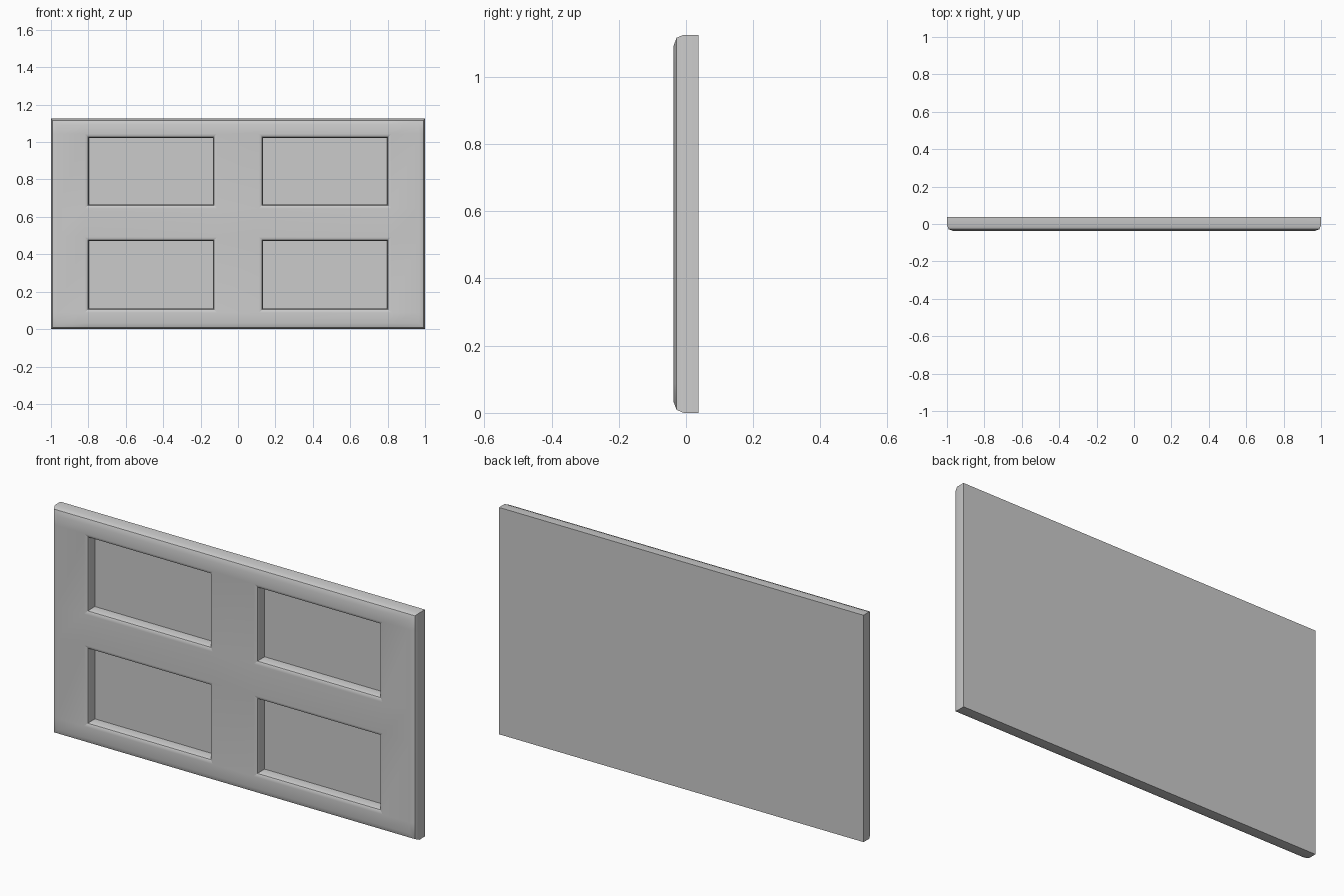
import bpy
import bmesh

cube = bpy.data.objects.get("Cube")
if cube:
    bpy.data.objects.remove(cube, do_unlink=True)

HALF_W, HEIGHT = 1.0, 1.125
FRONT, BACK = -0.037, 0.037
RIM = 0.033       # how far the rounded rim reaches in from the edge
MOULD = 0.022     # width of the rounded lip around each recess

# Flat front sheet, divided by the edges of the recesses
x_out, x_in = 0.797 + MOULD, 0.134 - MOULD
xs = [-HALF_W + RIM, -x_out, -x_in, x_in, x_out, HALF_W - RIM]
zs = [RIM, 0.11 - MOULD, 0.47 + MOULD, 0.667 - MOULD, 1.022 + MOULD, HEIGHT - RIM]

bm = bmesh.new()
grid = [[bm.verts.new((x, FRONT, z)) for x in xs] for z in zs]
cells = {}
for r in range(len(zs) - 1):
    for c in range(len(xs) - 1):
        cells[r, c] = bm.faces.new((grid[r][c], grid[r][c + 1],
                                    grid[r + 1][c + 1], grid[r + 1][c]))

# Outer rim and sides: extrude the border outwards and back in steps
border = [e for e in bm.edges if e.is_boundary]
reach = RIM
for inset, y in ((0.009, -0.028), (0.0, -0.007), (0.0, BACK)):
    out = bmesh.ops.extrude_edge_only(bm, edges=border)["geom"]
    for v in (g for g in out if isinstance(g, bmesh.types.BMVert)):
        if abs(abs(v.co.x) - (HALF_W - reach)) < 1e-4:
            v.co.x = (HALF_W - inset) * (1 if v.co.x > 0 else -1)
        if abs(v.co.z - reach) < 1e-4:
            v.co.z = inset
        elif abs(v.co.z - (HEIGHT - reach)) < 1e-4:
            v.co.z = HEIGHT - inset
        v.co.y = y
    border = [g for g in out if isinstance(g, bmesh.types.BMEdge)]
    reach = inset

# Plain back
bmesh.ops.holes_fill(bm, edges=border, sides=0)

# Four recessed panels with a rounded lip and a straight wall
for r in (1, 3):
    for c in (1, 3):
        panel = cells[r, c]
        for width, y in ((0.016, -0.029), (0.006, -0.012)):
            bmesh.ops.inset_region(bm, faces=[panel], thickness=width, use_even_offset=True)
            for v in panel.verts:
                v.co.y = y
        walls = bmesh.ops.extrude_face_region(bm, geom=[panel])["geom"]
        bm.faces.remove(panel)
        for v in (g for g in walls if isinstance(g, bmesh.types.BMVert)):
            v.co.y = 0.017

bmesh.ops.recalc_face_normals(bm, faces=bm.faces)
mesh = bpy.data.meshes.new("panelled_board")
bm.to_mesh(mesh)
bm.free()

board = bpy.data.objects.new("panelled_board", mesh)
bpy.context.collection.objects.link(board)

# Single grey finish
GREY = (0.6, 0.6, 0.6, 1)
mat = bpy.data.materials.new("grey")
mat.use_nodes = True
mat.diffuse_color = GREY
mat.node_tree.nodes["Principled BSDF"].inputs["Base Color"].default_value = GREY
mesh.materials.append(mat)

# Soft rim and lips, with crisp creases and flat broad faces
bpy.ops.object.select_all(action="DESELECT")
board.select_set(True)
bpy.context.view_layer.objects.active = board
bpy.ops.object.shade_smooth_by_angle(angle=0.52)
weighted = board.modifiers.new("flat_faces", "WEIGHTED_NORMAL")
weighted.keep_sharp = True
